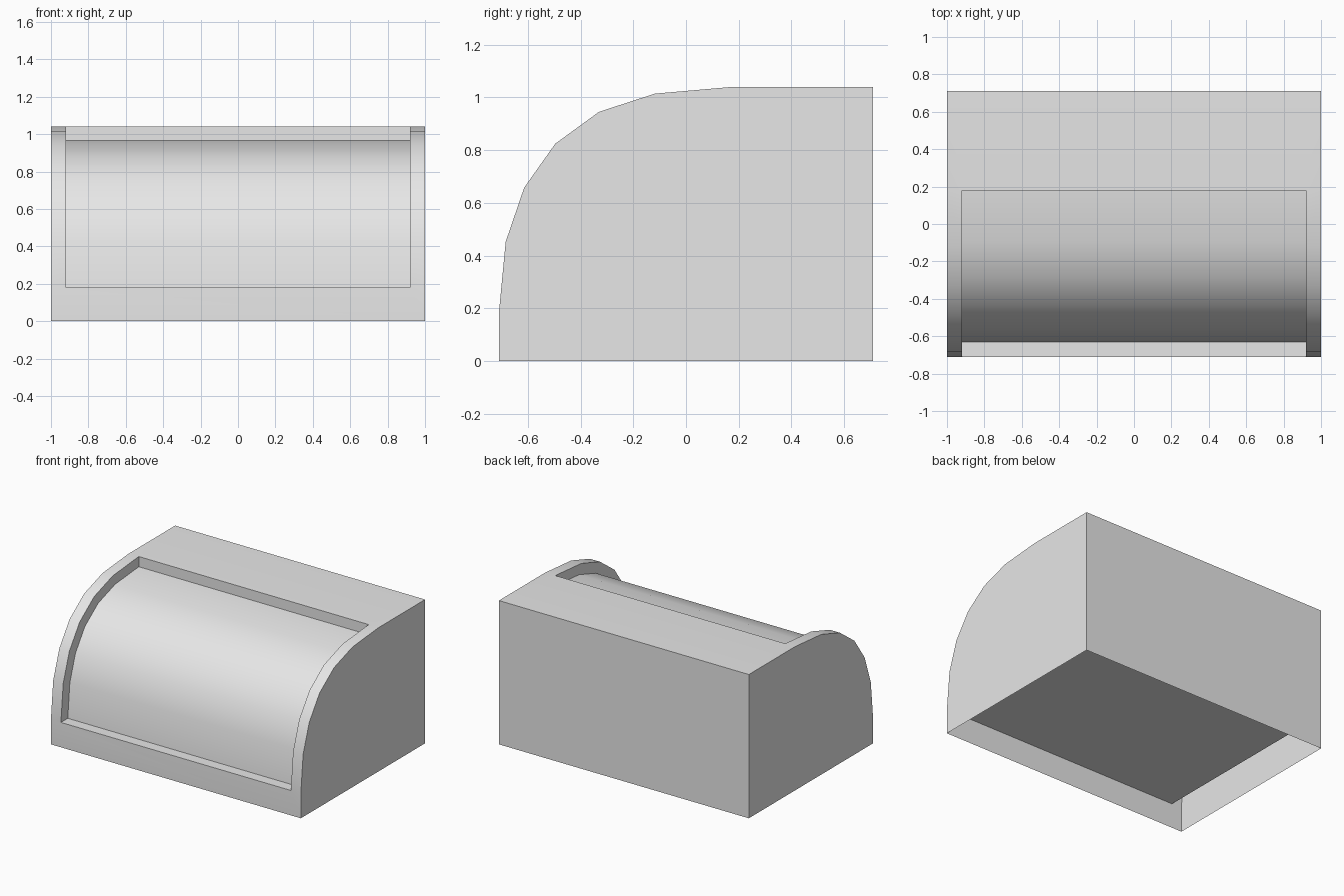
import bpy, bmesh, math
from mathutils import Vector

cube = bpy.data.objects.get("Cube")
if cube:
    bpy.data.objects.remove(cube, do_unlink=True)

grey = bpy.data.materials.new("light_grey")
grey.use_nodes = True
grey.diffuse_color = (0.8, 0.8, 0.8, 1)
grey.node_tree.nodes["Principled BSDF"].inputs["Base Color"].default_value = (0.8, 0.8, 0.8, 1)

W, INNER = 1.0, 0.92            # half widths of the case and of the recess
BACK, SILL, TOP = 0.71, 0.18, 1.04
HUB = 0.18                      # y and z of the centre of the curve

# Curved side profile (y, z), from the sill up to the flat top
outer = [(-BACK, SILL), (-0.684, 0.452), (-0.614, 0.657), (-0.496, 0.824),
         (-0.33, 0.945), (-0.118, 1.014), (HUB, TOP)]
inner = [(HUB + (y - HUB) * 0.912, HUB + (z - HUB) * 0.914) for y, z in outer]


def add_face(bm, points, facing):
    """Add one face and turn it to look along the given direction."""
    face = bm.faces.new([bm.verts.new(p) for p in points])
    face.normal_update()
    if face.normal.dot(Vector(facing)) < 0:
        face.normal_flip()


def add_strip(bm, curve, x0, x1):
    """Sweep a curve across x, facing away from the hub."""
    for (ya, za), (yb, zb) in zip(curve, curve[1:]):
        add_face(bm, [(x0, ya, za), (x1, ya, za), (x1, yb, zb), (x0, yb, zb)],
                 (0, (ya + yb) / 2 - HUB, (za + zb) / 2 - HUB))


def finish(bm, name):
    bmesh.ops.remove_doubles(bm, verts=bm.verts, dist=0.0001)
    mesh = bpy.data.meshes.new(name)
    bm.to_mesh(mesh)
    bm.free()
    mesh.materials.append(grey)
    obj = bpy.data.objects.new(name, mesh)
    bpy.context.collection.objects.link(obj)
    bpy.ops.object.select_all(action='DESELECT')
    obj.select_set(True)
    bpy.context.view_layer.objects.active = obj
    bpy.ops.object.shade_smooth_by_angle(angle=math.radians(30))
    return obj


# Outer case, open underneath
bm = bmesh.new()
for s in (-1, 1):
    side = [(-BACK, 0)] + outer + [(BACK, TOP), (BACK, 0)]
    add_face(bm, [(s * W, y, z) for y, z in side], (s, 0, 0))
    add_strip(bm, outer, s * INNER, s * W)
    # Cheek of the recess
    for (a, b), (c, d) in zip(zip(outer, inner), zip(outer[1:], inner[1:])):
        add_face(bm, [(s * INNER, *p) for p in (a, b, d, c)], (-s, 0, 0))
add_face(bm, [(-W, -BACK, 0), (W, -BACK, 0), (W, -BACK, SILL), (INNER, -BACK, SILL),
              (-INNER, -BACK, SILL), (-W, -BACK, SILL)], (0, -1, 0))
add_face(bm, [(-W, HUB, TOP), (-INNER, HUB, TOP), (INNER, HUB, TOP), (W, HUB, TOP),
              (W, BACK, TOP), (-W, BACK, TOP)], (0, 0, 1))
add_face(bm, [(-W, BACK, 0), (W, BACK, 0), (W, BACK, TOP), (-W, BACK, TOP)], (0, 1, 0))
# Sill and upper lip of the recess
for k, facing in ((0, (0, 0, 1)), (-1, (0, -1, 0))):
    add_face(bm, [(-INNER, *outer[k]), (INNER, *outer[k]),
                  (INNER, *inner[k]), (-INNER, *inner[k])], facing)
finish(bm, "case")

# Curved roll door set back in the recess
bm = bmesh.new()
add_strip(bm, inner, -INNER, INNER)
finish(bm, "roll_door")

# Raised floor seen from underneath
bm = bmesh.new()
front = inner[0][0]
add_face(bm, [(-INNER, front, SILL), (INNER, front, SILL),
              (INNER, BACK, SILL), (-INNER, BACK, SILL)], (0, 0, -1))
finish(bm, "floor")
